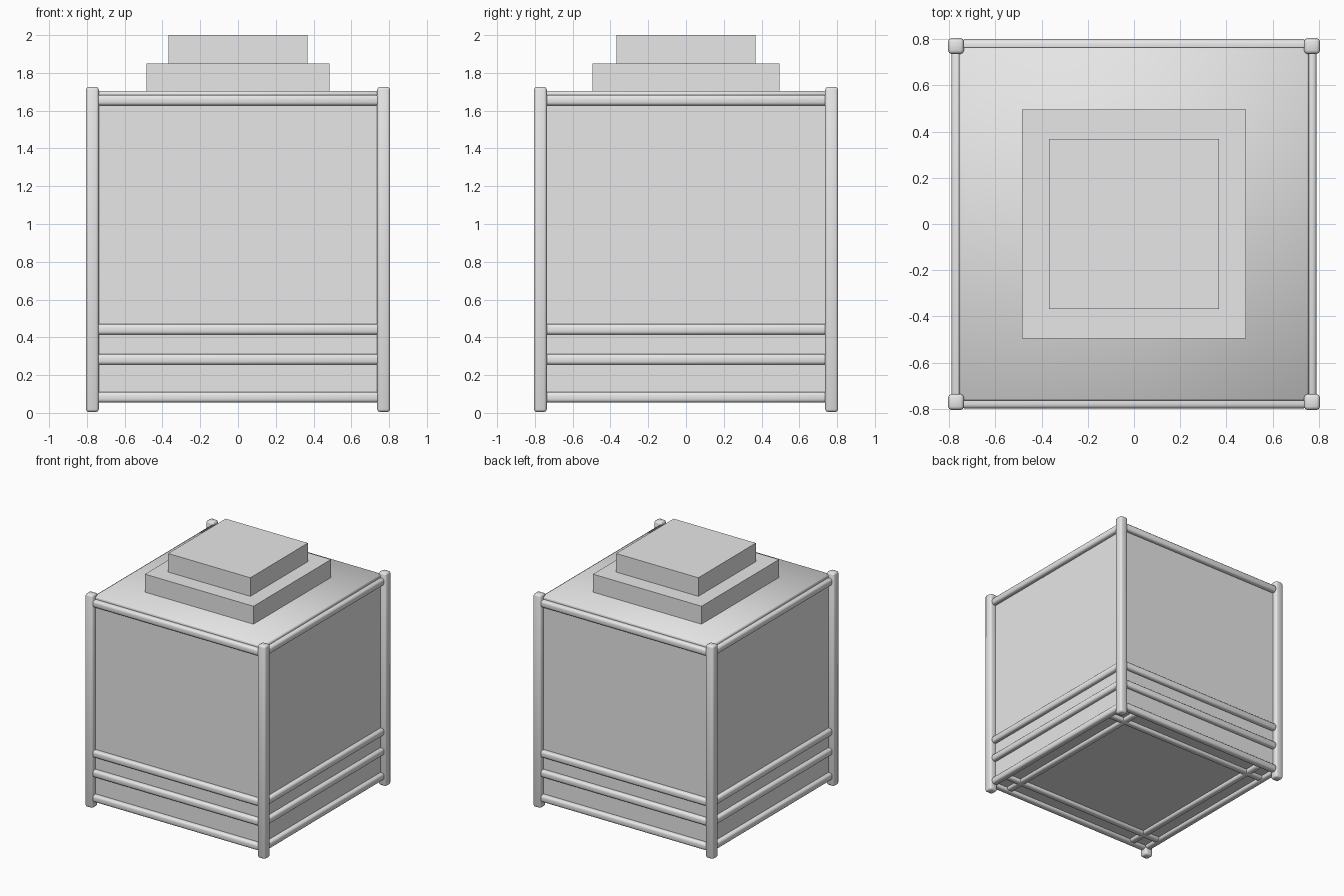
import bpy

cube = bpy.data.objects.get("Cube")
if cube:
    bpy.data.objects.remove(cube, do_unlink=True)

grey = bpy.data.materials.new("light grey")
grey.use_nodes = True
grey.diffuse_color = (0.8, 0.8, 0.8, 1)
grey.node_tree.nodes["Principled BSDF"].inputs["Base Color"].default_value = (0.8, 0.8, 0.8, 1)


def box(name, center, size, bevel=0.0, segments=2):
    """Box with optional rounded, smooth-shaded edges."""
    bpy.ops.mesh.primitive_cube_add(size=1, location=center)
    ob = bpy.context.object
    ob.name = name
    ob.scale = size
    bpy.ops.object.transform_apply(location=False, rotation=False, scale=True)
    ob.data.materials.append(grey)
    if bevel:
        mod = ob.modifiers.new("rounded edges", 'BEVEL')
        mod.width = bevel
        mod.segments = segments
        bpy.ops.object.shade_smooth()
    return ob


# Main body and the softly shaded roof slab
BODY_X, BODY_Y = 0.757, 0.765
box("body", (0, 0, 0.88), (2 * BODY_X, 2 * BODY_Y, 1.6))
box("roof", (0, 0, 1.685), (2 * BODY_X, 2 * BODY_Y, 0.04), 0.008, 1)

# Stepped cap
box("cap_lower_step", (0, 0, 1.77), (0.97, 0.99, 0.16))
box("cap_upper_step", (0, 0, 1.925), (0.735, 0.735, 0.15))

# Corner posts
for x, side in ((-1, "right"), (1, "left")):
    for y, end in ((-1, "front"), (1, "back")):
        box(f"{end}_{side}_post", (x * 0.771, y * 0.771, 0.865),
            (0.068, 0.068, 1.72), 0.014)

# Horizontal rails on all four sides
RAIL = 0.056
for level, z in (("bottom", 0.083), ("lower", 0.283), ("middle", 0.442), ("top", 1.655)):
    for s, side, end in ((-1, "right", "front"), (1, "left", "back")):
        box(f"{end}_{level}_rail", (0, s * 0.771, z), (1.5, RAIL, RAIL), 0.018, 3)
        box(f"{side}_{level}_rail", (s * 0.763, 0, z), (RAIL, 1.5, RAIL), 0.018, 3)

# Crossing bars under the floor
for s, side, end in ((-1, "right", "front"), (1, "left", "back")):
    box(f"{end}_floor_bar", (0, s * 0.61, 0.083), (1.5, RAIL, RAIL), 0.018, 3)
    box(f"{side}_floor_bar", (s * 0.61, 0, 0.083), (RAIL, 1.5, RAIL), 0.018, 3)
